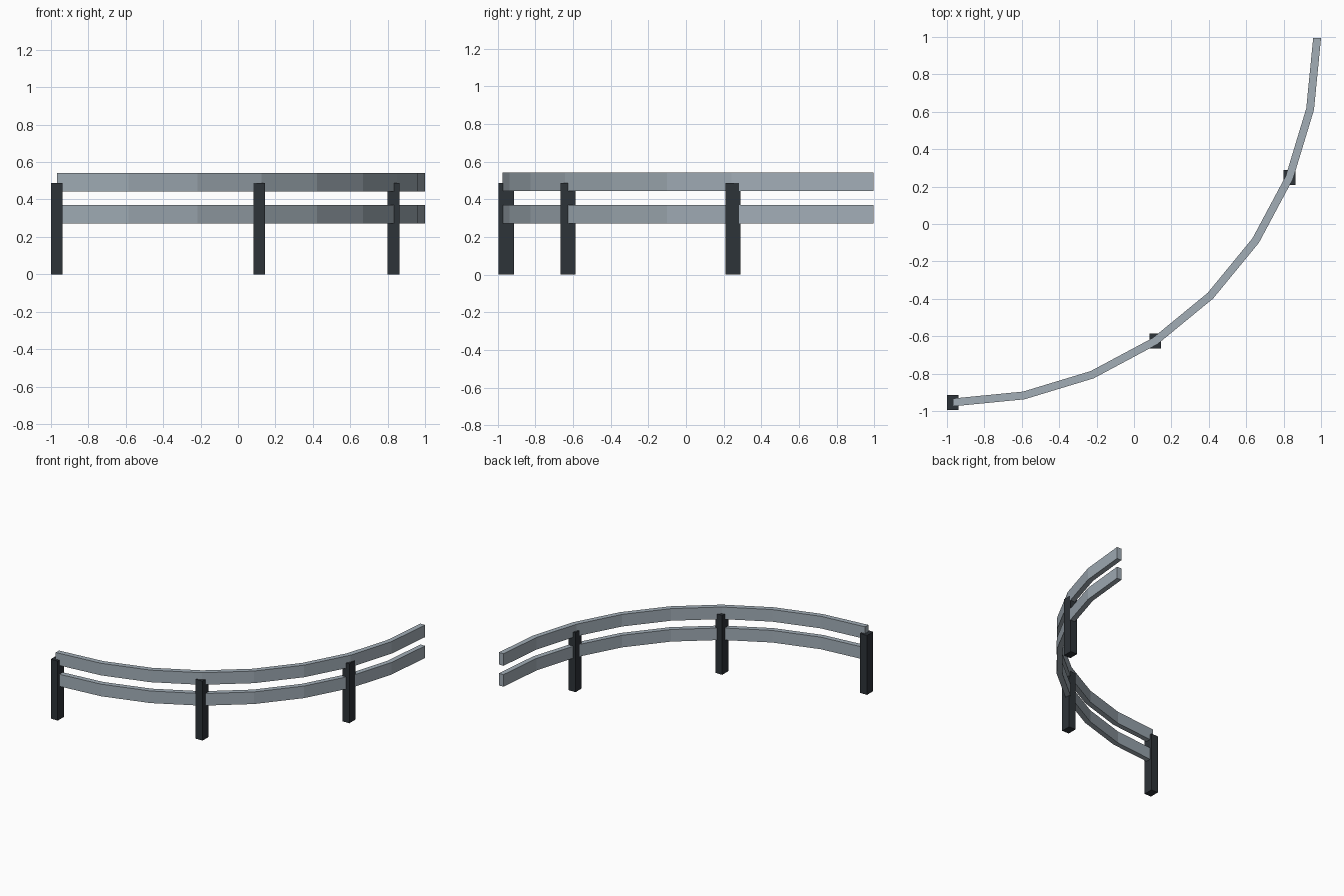
import bpy, bmesh, math

if "Cube" in bpy.data.objects:
    bpy.data.objects.remove(bpy.data.objects["Cube"])

R, CX, CY = 1.948, -0.969, 0.994   # quarter-circle path
SEGMENTS = 8


def material(name, color):
    m = bpy.data.materials.new(name)
    m.diffuse_color = color
    m.use_nodes = True
    m.node_tree.nodes["Principled BSDF"].inputs["Base Color"].default_value = m.diffuse_color
    return m


steel = material("galvanised_steel", (0.36, 0.42, 0.47, 1))
dark = material("dark_post", (0.027, 0.033, 0.04, 1))


def path_point(i, r=R):
    a = math.radians(90) * i / SEGMENTS
    return CX + r * math.sin(a), CY - r * math.cos(a)


def make_object(name, bm, mat):
    bmesh.ops.recalc_face_normals(bm, faces=bm.faces)
    mesh = bpy.data.meshes.new(name)
    bm.to_mesh(mesh)
    bm.free()
    mesh.materials.append(mat)
    obj = bpy.data.objects.new(name, mesh)
    bpy.context.collection.objects.link(obj)
    return obj


# Curved rail: rectangular section swept along the faceted arc
def rail(name, z0, z1, half=0.021):
    bm = bmesh.new()
    section = [(R - half, z0), (R + half, z0), (R + half, z1), (R - half, z1)]
    rings = [[bm.verts.new((*path_point(i, r), z)) for r, z in section]
             for i in range(SEGMENTS + 1)]
    for a, b in zip(rings, rings[1:]):
        for k in range(4):
            n = (k + 1) % 4
            bm.faces.new((a[k], a[n], b[n], b[k]))
    bm.faces.new(rings[0])
    bm.faces.new(rings[-1])
    return make_object(name, bm, steel)


# Axis-aligned square-cut post standing on the ground
def post(name, i, width=0.063, depth=0.08, height=0.487):
    bm = bmesh.new()
    bmesh.ops.create_cube(bm, size=1)
    bmesh.ops.scale(bm, vec=(width, depth, height), verts=bm.verts)
    obj = make_object(name, bm, dark)
    obj.location = (*path_point(i), height / 2)
    return obj


rail("lower_rail", 0.272, 0.371)
rail("upper_rail", 0.443, 0.542)
for n, i in enumerate((0, 3, 6), 1):
    post(f"post_{n}", i)
